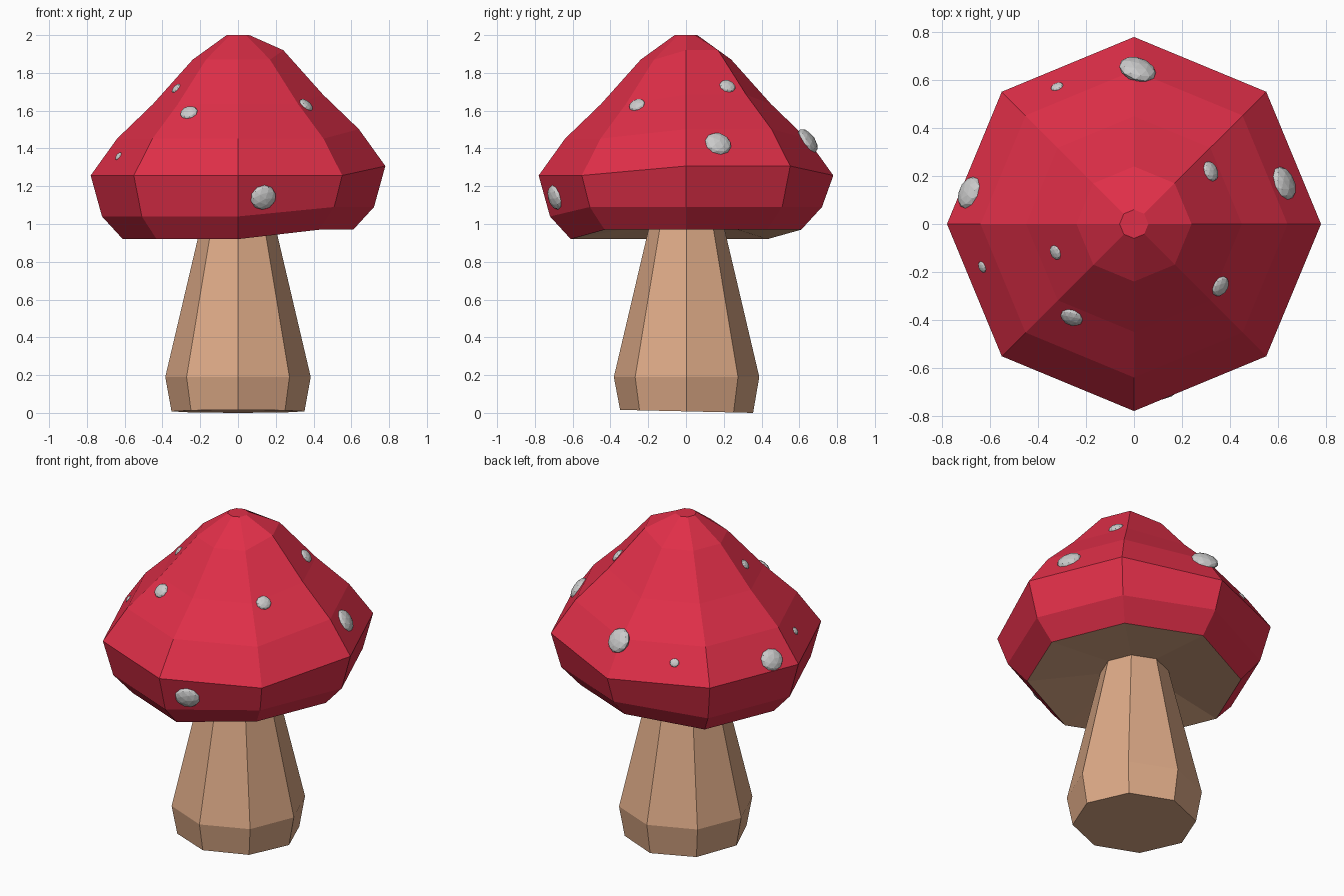
import bpy, bmesh, math
from mathutils import Vector

if "Cube" in bpy.data.objects:
    bpy.data.objects.remove(bpy.data.objects["Cube"])


def material(name, color):
    m = bpy.data.materials.new(name)
    m.diffuse_color = (*color, 1)
    m.use_nodes = True
    m.node_tree.nodes["Principled BSDF"].inputs["Base Color"].default_value = m.diffuse_color
    return m


RED = material("cap_red", (0.74, 0.028, 0.065))
TAN = material("stem_tan", (0.72, 0.40, 0.24))


def lathe(name, profile, z_shift, mats, offset=(0, 0), mat_index=lambda ring: 0):
    """Eight-sided stack of rings; z_shift(ring, corner) nudges single corners."""
    bm = bmesh.new()
    rings = []
    for i, (r, z) in enumerate(profile):
        rings.append([bm.verts.new((r * math.cos(k * math.pi / 4) + offset[0],
                                    r * math.sin(k * math.pi / 4) + offset[1],
                                    z + z_shift(i, k))) for k in range(8)])
    for i in range(len(rings) - 1):
        a, b = rings[i], rings[i + 1]
        for k in range(8):
            n = (k + 1) % 8
            f = bm.faces.new((a[k], a[n], b[n], b[k]))
            f.material_index = mat_index(i)
    bm.faces.new(rings[0][::-1]).material_index = mat_index(0)
    bm.faces.new(rings[-1])
    bmesh.ops.recalc_face_normals(bm, faces=bm.faces)
    me = bpy.data.meshes.new(name)
    bm.to_mesh(me)
    bm.free()
    for m in mats:
        me.materials.append(m)
    ob = bpy.data.objects.new(name, me)
    bpy.context.collection.objects.link(ob)
    return ob


# Stem: flared foot, tapering upward, base slightly tilted
lathe("stem", [(0.352, 0.008), (0.385, 0.19), (0.19, 1.02)],
      lambda i, k: -0.008 * math.sin(k * math.pi / 4) if i == 0 else 0, [TAN], (0, 0.003))

# Cap: concave underside, rim and stepped dome, with one side lifted a little
cap_profile = [(0.18, 1.0), (0.61, 0.92), (0.72, 1.04), (0.78, 1.257),
               (0.64, 1.452), (0.45, 1.635), (0.24, 1.87), (0.06, 2.0)]


def lift(i, k):
    if i in (1, 2):
        return 0.05 if k in (7, 0, 1, 2) else 0
    return 0.05 if 3 <= i <= 6 and k in (0, 1) else 0


cap = lathe("cap", cap_profile, lift, [RED, TAN], mat_index=lambda i: 1 if i == 0 else 0)
bpy.context.view_layer.update()

# Spots: flattened pebbles lying on the cap (x, y, z, radius)
spots = [(0.01, 0.63, 1.43, 0.08), (-0.32, 0.57, 1.36, 0.027), (-0.685, 0.13, 1.31, 0.07),
         (-0.635, -0.18, 1.36, 0.025), (-0.33, -0.12, 1.72, 0.032), (-0.26, -0.39, 1.59, 0.048),
         (0.36, -0.26, 1.63, 0.045), (0.32, 0.22, 1.73, 0.044), (0.625, 0.17, 1.425, 0.073),
         (0.135, -0.695, 1.14, 0.072)]
for n, (x, y, z, r) in enumerate(spots):
    hit, loc, normal, _ = cap.closest_point_on_mesh(Vector((x, y, z)))
    bpy.ops.mesh.primitive_ico_sphere_add(subdivisions=2, radius=r, location=loc,
                                          rotation=normal.to_track_quat('Z', 'Y').to_euler())
    ob = bpy.context.object
    ob.name = f"spot_{n + 1}"
    ob.scale = (1, 0.93, 0.42)
